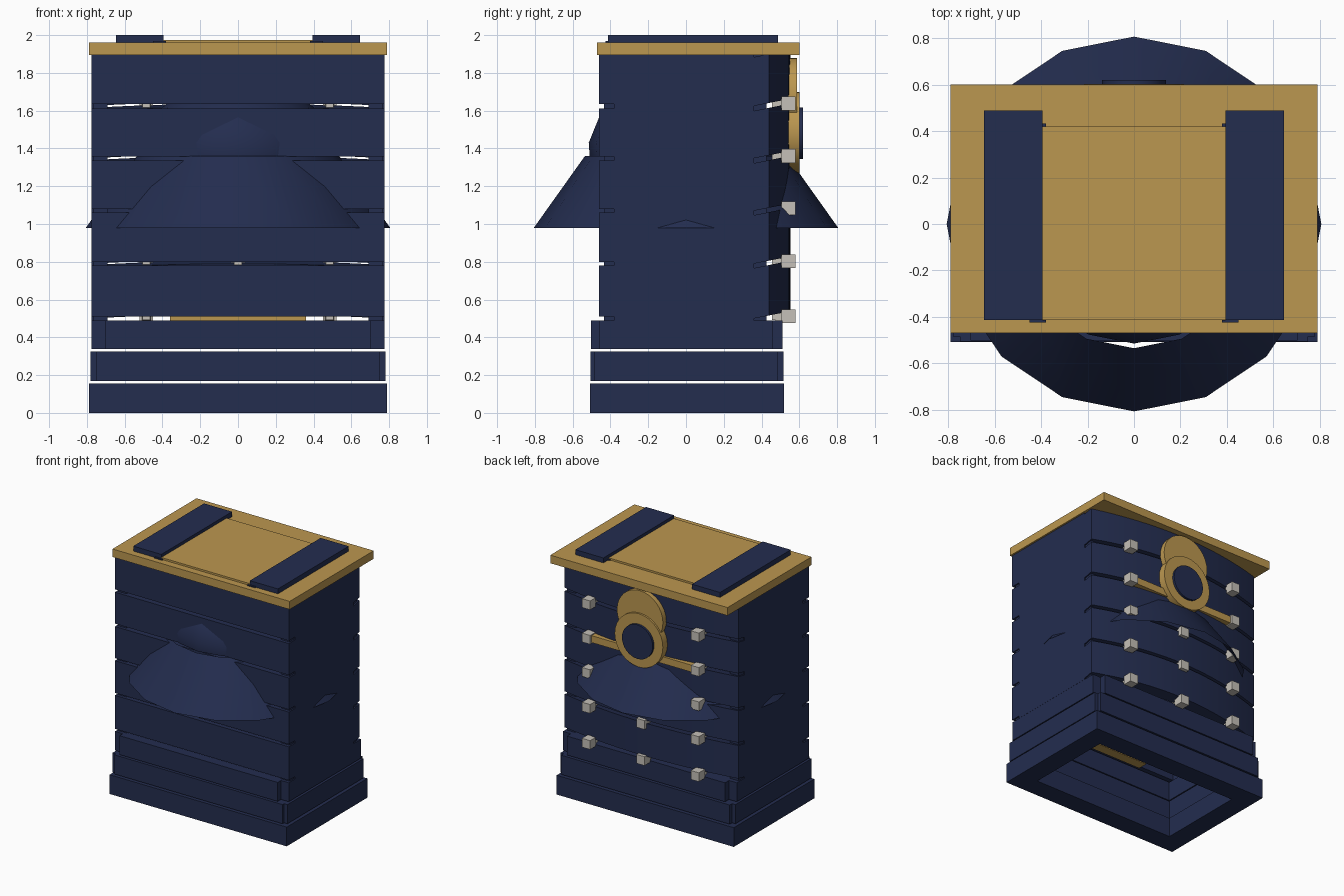
import bpy, bmesh, math
from mathutils import Vector

if "Cube" in bpy.data.objects:
    bpy.data.objects.remove(bpy.data.objects["Cube"])


def mat(name, c):
    m = bpy.data.materials.new(name)
    m.diffuse_color = (*c, 1)
    m.use_nodes = True
    m.node_tree.nodes["Principled BSDF"].inputs["Base Color"].default_value = m.diffuse_color
    return m


NAVY = mat("navy wood", (0.017, 0.026, 0.078))
GOLD = mat("gold", (0.50, 0.31, 0.08))
GREY = mat("pale grey metal", (0.56, 0.53, 0.48))


def finish(name, bm, m, smooth=False):
    bmesh.ops.recalc_face_normals(bm, faces=bm.faces)
    me = bpy.data.meshes.new(name)
    bm.to_mesh(me)
    bm.free()
    me.materials.append(m)
    ob = bpy.data.objects.new(name, me)
    bpy.context.collection.objects.link(ob)
    if smooth:
        bpy.context.view_layer.objects.active = ob
        ob.select_set(True)
        bpy.ops.object.shade_smooth_by_angle(angle=math.radians(30))
        ob.select_set(False)
    return ob


def box(name, x0, x1, y0, y1, z0, z1, m):
    bm = bmesh.new()
    bmesh.ops.create_cube(bm, size=1)
    for v in bm.verts:
        v.co = Vector((x1 if v.co.x > 0 else x0,
                       y1 if v.co.y > 0 else y0,
                       z1 if v.co.z > 0 else z0))
    return finish(name, bm, m)


def lathe(name, profile, n, m):
    bm = bmesh.new()
    rings = [[bm.verts.new((r * math.sin(2 * math.pi * i / n),
                            r * math.cos(2 * math.pi * i / n), z))
              for i in range(n)] for r, z in profile]
    for a, b in zip(rings, rings[1:]):
        for i in range(n):
            j = (i + 1) % n
            bm.faces.new((a[i], a[j], b[j], b[i]))
    return finish(name, bm, m, True)


def disc(name, z, r, y0, y1, m):
    bm = bmesh.new()
    bmesh.ops.create_cone(bm, cap_ends=True, segments=32, radius1=r, radius2=r, depth=y1 - y0)
    for v in bm.verts:
        v.co = Vector((v.co.x, (y0 + y1) / 2 + v.co.z, z + v.co.y))
    return finish(name, bm, m, True)


# stepped base: three separate hollow frames
# z0, z1, half width, front board half width, front y, back y, side y0, side y1, wall
for k, (z0, z1, hx, fx, y0, y1, s0, s1, t) in enumerate([
        (0.0, 0.155, 0.79, 0.79, -0.508, 0.52, -0.36, 0.37, 0.16),
        (0.17, 0.325, 0.78, 0.75, -0.505, 0.515, -0.485, 0.485, 0.12),
        (0.337, 0.49, 0.775, 0.705, -0.502, 0.51, -0.46, 0.46, 0.11)]):
    box(f"base_front_{k}", -fx, fx, y0, y0 + t, z0, z1, NAVY)
    box(f"base_back_{k}", -fx, fx, y1 - t, y1, z0, z1, NAVY)
    for s, nm in ((-1, "left"), (1, "right")):
        a, b = sorted((s * hx, s * (hx - t)))
        box(f"base_{nm}_{k}", a, b, s0, s1, z0, z1, NAVY)

# side panels, with thinner posts running behind the slat ends
for s, nm in ((-1, "left"), (1, "right")):
    a, b = sorted((s * 0.69, s * 0.776))
    box(f"{nm}_panel", a, b, -0.38, 0.36, 0.49, 1.9, NAVY)
    a, b = sorted((s * 0.69, s * 0.765))
    box(f"{nm}_front_post", a, b, -0.435, -0.38, 0.49, 1.9, NAVY)
    box(f"{nm}_back_post", a, b, 0.36, 0.425, 0.49, 1.9, NAVY)


# back slats bow outwards and tilt slightly upwards
def bowed_slat(name, z0, z1):
    bm = bmesh.new()
    n, cols = 20, []
    for i in range(n + 1):
        u = -1 + 2 * i / n
        yo = 0.44 + 0.112 * (1 - u * u)
        cols.append([bm.verts.new((0.775 * u, y, z + 0.2 * (y - 0.44)))
                     for y, z in ((yo, z0), (yo, z1), (yo - 0.08, z1), (yo - 0.08, z0))])
    for a, b in zip(cols, cols[1:]):
        for i in range(4):
            j = (i + 1) % 4
            bm.faces.new((a[i], a[j], b[j], b[i]))
    bm.faces.new(cols[0])
    bm.faces.new(cols[-1])
    finish(name, bm, NAVY, True)


for k, (z0, z1) in enumerate([(0.51, 0.78), (0.80, 1.06), (1.08, 1.335),
                              (1.358, 1.612), (1.635, 1.897)]):
    box(f"front_slat_{k}", -0.776, 0.776, -0.46, -0.38, z0, z1, NAVY)
    bowed_slat(f"back_slat_{k}", z0 + 0.006, z1 + 0.003)

# flared skirt poking through the walls, and the dome above it
lathe("skirt", [(0.807, 0.978), (0.535, 1.36)], 16, NAVY)
lathe("dome", [(0.51, 1.36), (0.515, 1.43), (0.458, 1.57), (0.30, 1.70), (0.02, 1.78)], 16, NAVY)


# grey knobs on the back: a cube on a tapering neck
def knob(name, x, z):
    bm = bmesh.new()
    secs = [(0.455, 0.02), (0.505, 0.024), (0.505, 0.036), (0.58, 0.036)]
    rings = [[bm.verts.new((x + sx * h, y, z + sz * h))
              for sx, sz in ((-1, -1), (1, -1), (1, 1), (-1, 1))] for y, h in secs]
    for a, b in zip(rings, rings[1:]):
        for i in range(4):
            j = (i + 1) % 4
            bm.faces.new((a[i], a[j], b[j], b[i]))
    bm.faces.new(rings[0])
    bm.faces.new(rings[-1])
    finish(name, bm, GREY)


for k, z in enumerate((0.512, 0.803, 1.083, 1.36, 1.638)):
    for x in (-0.485, 0.485):
        knob(f"knob_{'left' if x < 0 else 'right'}_{k}", x, z)
    if k < 3:
        knob(f"knob_middle_{k}", 0, z)

# gold clasp on the back
box("clasp_bar", -0.46, 0.46, 0.49, 0.562, 1.332, 1.388, GOLD)
disc("clasp_upper_disc", 1.675, 0.205, 0.54, 0.587, GOLD)
disc("clasp_lower_disc", 1.485, 0.215, 0.54, 0.602, GOLD)
disc("clasp_centre", 1.48, 0.137, 0.59, 0.62, NAVY)

# gold strip inside the bottom
box("inner_strip", -0.36, 0.36, -0.37, -0.29, 0.485, 0.515, GOLD)

# lid with raised panel and two straps
box("lid", -0.79, 0.79, -0.47, 0.6, 1.895, 1.96, GOLD)
box("lid_panel", -0.4, 0.4, -0.412, 0.42, 1.95, 1.975, GOLD)
for s, nm in ((-1, "left"), (1, "right")):
    a, b = sorted((s * 0.395, s * 0.645))
    box(f"{nm}_strap", a, b, -0.413, 0.488, 1.955, 2.0, NAVY)
    a, b = sorted((s * 0.38, s * 0.45))
    box(f"{nm}_strap_front_tab", a, b, -0.425, -0.413, 1.955, 1.968, NAVY)
    box(f"{nm}_strap_back_tab", a, b, 0.42, 0.432, 1.955, 1.968, NAVY)
